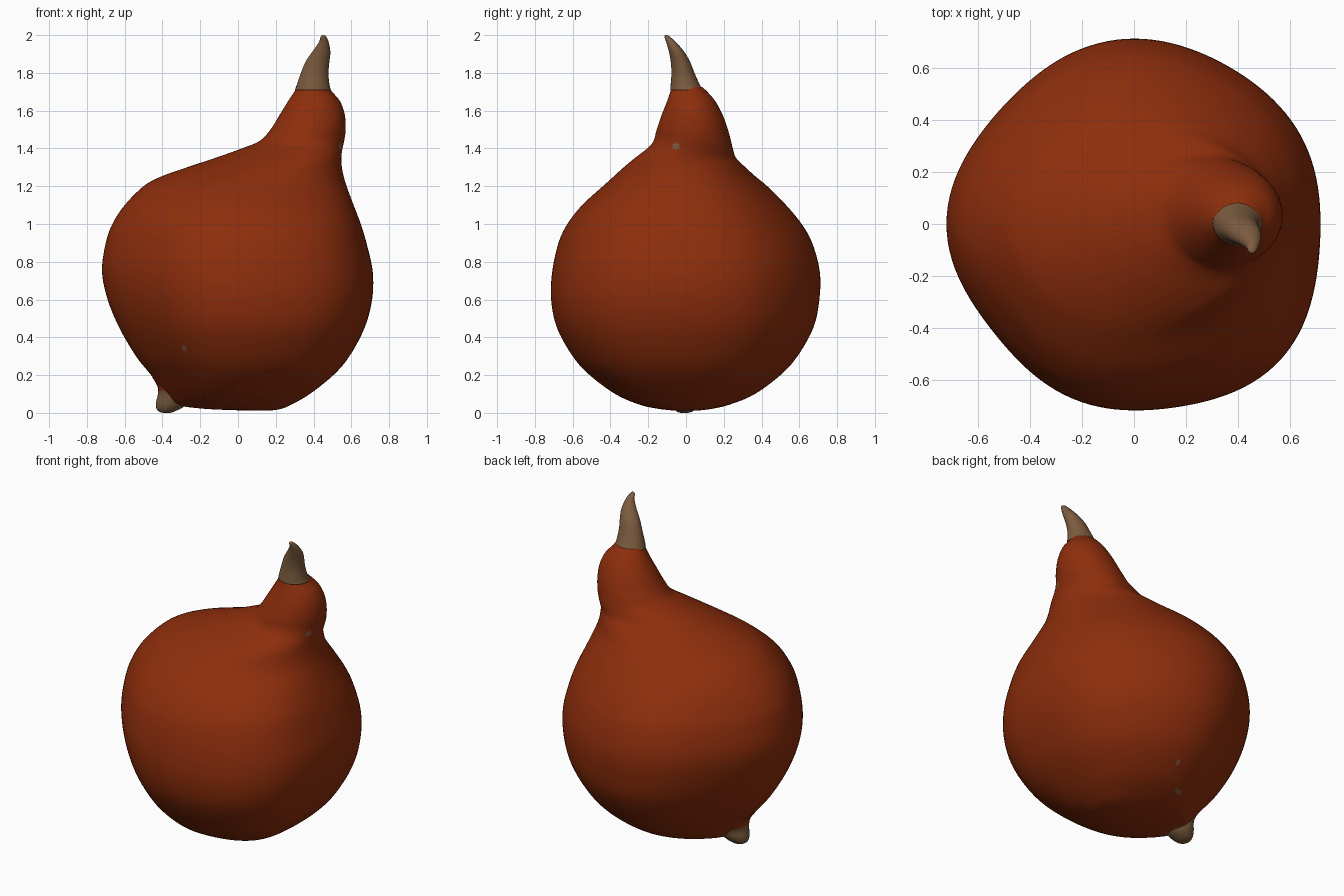
import bpy, math
from mathutils import Vector


def material(name, rgb):
    m = bpy.data.materials.new(name)
    m.diffuse_color = (*rgb, 1)
    return m


ORANGE = material("squash orange", (0.268, 0.027, 0.0035))
BROWN = material("stem brown", (0.205, 0.108, 0.051))


def catmull(a, b, c, d, t):
    return [0.5 * (2 * q + (r - p) * t + (2 * p - 5 * q + 4 * r - s) * t * t
                   + (3 * q - p - 3 * r + s) * t ** 3) for p, q, r, s in zip(a, b, c, d)]


def loft(name, rows, sides, steps, mats, skew=False):
    """Skin horizontal ovals given as (z, xmin, xmax, ymin, ymax)."""
    n = len(rows)
    fine = []
    for i in range(n - 1):
        for k in range(steps):
            fine.append(catmull(rows[max(i - 1, 0)], rows[i], rows[i + 1],
                                rows[min(i + 2, n - 1)], k / steps))
    fine.append(rows[-1])
    verts, faces = [], []
    for z, x0, x1, y0, y1 in fine:
        cx, cy = (x0 + x1) / 2, (y0 + y1) / 2
        bulge = 0
        if skew:  # shoulder ovals are widest under the neck, belly is uneven
            w = max(0, min(1, (z - 1.18) / 0.25, (1.6 - z) / 0.15))
            w = w * w * (3 - 2 * w)
            cx += (max(cx, 0.36) - cx) * w * 0.75
            bulge = max(0, min(1, (1.3 - z) / 0.3))
        for j in range(sides):
            a = 2 * math.pi * j / sides
            c, s = math.cos(a), math.sin(a)
            f = 1 + bulge * math.sin(2 * a) ** 2 * (-0.0075 + 0.06 * c - 0.028 * s - 0.03 * c * s)
            verts.append((cx + f * c * ((x1 - cx) if c > 0 else (cx - x0)),
                          cy + f * s * (y1 - y0) / 2, z))
    for i in range(len(fine) - 1):
        for j in range(sides):
            k = (j + 1) % sides
            faces.append((i * sides + j, i * sides + k, (i + 1) * sides + k, (i + 1) * sides + j))
    faces.append(tuple(reversed(range(sides))))
    faces.append(tuple((len(fine) - 1) * sides + j for j in range(sides)))
    me = bpy.data.meshes.new(name)
    me.from_pydata(verts, [], faces)
    for m in mats:
        me.materials.append(m)
    for p in me.polygons:
        p.use_smooth = True
    ob = bpy.data.objects.new(name, me)
    bpy.context.collection.objects.link(ob)
    return ob


# Lopsided body rising into an off-centre neck
body = loft("squash_body", [
    (0.012, 0.05, 0.17, -0.06, 0.06),
    (0.022, -0.18, 0.23, -0.15, 0.14),
    (0.045, -0.33, 0.285, -0.25, 0.235),
    (0.10, -0.385, 0.38, -0.375, 0.365),
    (0.20, -0.46, 0.505, -0.51, 0.50),
    (0.30, -0.54, 0.59, -0.60, 0.59),
    (0.45, -0.628, 0.67, -0.683, 0.674),
    (0.60, -0.69, 0.71, -0.714, 0.706),
    (0.75, -0.72, 0.713, -0.708, 0.708),
    (0.90, -0.70, 0.68, -0.675, 0.668),
    (1.00, -0.665, 0.65, -0.628, 0.612),
    (1.10, -0.60, 0.612, -0.55, 0.53),
    (1.20, -0.50, 0.575, -0.44, 0.43),
    (1.25, -0.41, 0.56, -0.385, 0.37),
    (1.30, -0.27, 0.55, -0.33, 0.315),
    (1.35, -0.12, 0.547, -0.27, 0.265),
    (1.40, 0.02, 0.553, -0.205, 0.248),
    (1.44, 0.115, 0.562, -0.172, 0.238),
    (1.50, 0.172, 0.57, -0.155, 0.222),
    (1.58, 0.222, 0.565, -0.128, 0.193),
    (1.65, 0.265, 0.54, -0.10, 0.155),
    (1.70, 0.298, 0.498, -0.083, 0.113),
    (1.725, 0.31, 0.483, -0.078, 0.085),
], 128, 5, [ORANGE, BROWN], skew=True)

# Small brown blemishes on the skin, and the brown patch around the nub
polys = body.data.polygons
for spot in [(-0.29, -0.53, 0.33), (0.55, -0.055, 1.41), (0.046, 0.46, 0.17), (-0.08, 0.335, 0.06)]:
    centre = min(polys, key=lambda p: (p.center - Vector(spot)).length).center.copy()
    for p in polys:
        if (p.center - centre).length < 0.019:
            p.material_index = 1
for p in polys:
    if (p.center - Vector((-0.38, 0, 0.03))).length < 0.105:
        p.material_index = 1

# Dry stem, curving forward to a point
loft("stem", [
    (1.71, 0.302, 0.492, -0.083, 0.09),
    (1.74, 0.312, 0.484, -0.081, 0.072),
    (1.80, 0.333, 0.479, -0.077, 0.045),
    (1.86, 0.358, 0.484, -0.081, 0.021),
    (1.91, 0.392, 0.489, -0.09, -0.008),
    (1.96, 0.427, 0.481, -0.104, -0.05),
    (1.99, 0.437, 0.469, -0.114, -0.083),
    (2.00, 0.446, 0.458, -0.11, -0.098),
], 32, 4, [BROWN])

# Blossom-end nub, flaring into the body
nub = loft("blossom_nub", [
    (0.0, -0.395, -0.36, -0.03, 0.01),
    (0.008, -0.42, -0.335, -0.05, 0.035),
    (0.03, -0.434, -0.29, -0.07, 0.06),
    (0.06, -0.433, -0.27, -0.085, 0.08),
    (0.10, -0.424, -0.26, -0.10, 0.095),
    (0.14, -0.426, -0.26, -0.12, 0.12),
    (0.19, -0.455, -0.26, -0.14, 0.14),
], 32, 4, [BROWN, ORANGE])
for p in nub.data.polygons:
    if p.center.z > 0.12:
        p.material_index = 1
